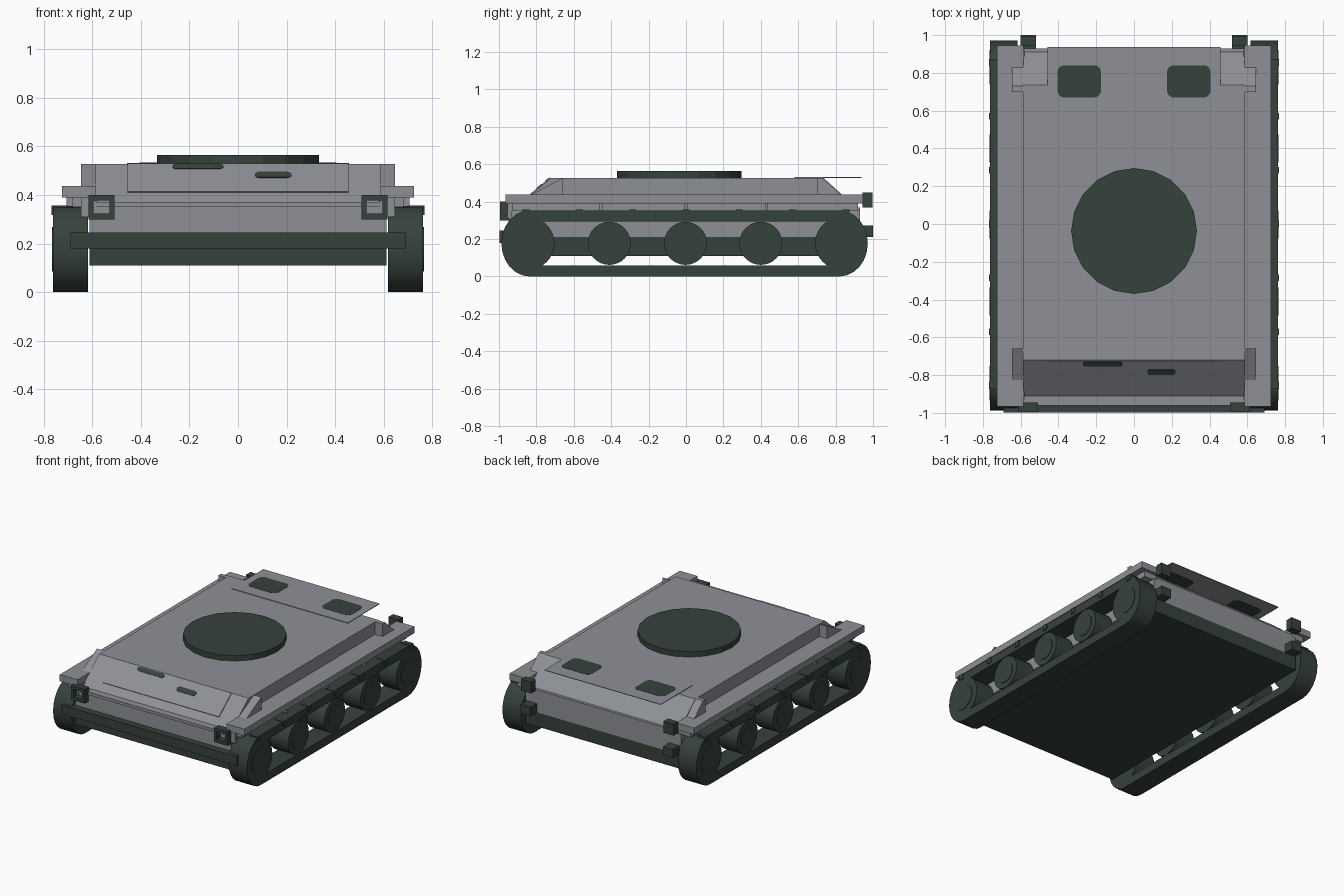
import bpy, bmesh, math
from mathutils import Matrix, Vector

if "Cube" in bpy.data.objects:
    bpy.data.objects.remove(bpy.data.objects["Cube"])


def material(name, rgb):
    m = bpy.data.materials.new(name)
    m.diffuse_color = (*rgb, 1)
    m.use_nodes = True
    m.node_tree.nodes["Principled BSDF"].inputs["Base Color"].default_value = m.diffuse_color
    return m


GREY = material("armour_grey", (0.27, 0.28, 0.305))
DARK = material("dark_green", (0.037, 0.054, 0.045))


def extrude(name, pts, depth, mat, matrix, smooth=False):
    """Extrude a 2D outline along local z and place it with a matrix."""
    bm = bmesh.new()
    face = bm.faces.new([bm.verts.new((a, b, 0)) for a, b in pts])
    res = bmesh.ops.extrude_face_region(bm, geom=[face])
    verts = [g for g in res["geom"] if isinstance(g, bmesh.types.BMVert)]
    bmesh.ops.translate(bm, verts=verts, vec=(0, 0, depth))
    return finish(name, bm, mat, matrix, smooth)


def finish(name, bm, mat, matrix=Matrix(), smooth=False):
    bm.transform(matrix)
    bmesh.ops.recalc_face_normals(bm, faces=bm.faces[:])
    me = bpy.data.meshes.new(name)
    bm.to_mesh(me)
    bm.free()
    me.materials.append(mat)
    ob = bpy.data.objects.new(name, me)
    bpy.context.collection.objects.link(ob)
    if smooth:
        bpy.ops.object.select_all(action='DESELECT')
        ob.select_set(True)
        bpy.context.view_layer.objects.active = ob
        bpy.ops.object.shade_smooth_by_angle(angle=math.radians(32))
    return ob


def across(name, yz, x0, x1, mat, smooth=False):
    """Side profile in (y, z), extruded from x0 to x1."""
    m = Matrix(((0, 0, 1, x0), (1, 0, 0, 0), (0, 1, 0, 0), (0, 0, 0, 1)))
    return extrude(name, yz, x1 - x0, mat, m, smooth)


def box(name, x0, x1, y0, y1, z0, z1, mat):
    return across(name, [(y0, z0), (y1, z0), (y1, z1), (y0, z1)], x0, x1, mat)


def circle(r, n, cy=0, cz=0):
    return [(cy + r * math.cos(2 * math.pi * i / n),
             cz + r * math.sin(2 * math.pi * i / n)) for i in range(n)]


def rounded(w, h, r, n=5):
    pts = []
    for k, (sx, sy) in enumerate([(1, 1), (-1, 1), (-1, -1), (1, -1)]):
        for i in range(n):
            a = math.pi / 2 * (k + i / (n - 1))
            pts.append((sx * (w / 2 - r) + r * math.cos(a),
                        sy * (h / 2 - r) + r * math.sin(a)))
    return pts


def stadium(rx, rz, n=12):
    """Track loop outline: rounded ends joined by straight runs."""
    pts = []
    for cy, a0 in ((0.82, -math.pi / 2), (-0.835, math.pi / 2)):
        for i in range(n + 1):
            a = a0 + math.pi * i / n
            pts.append((cy + rx * math.cos(a), 0.177 + rz * math.sin(a)))
    return pts


def track(name, x0, x1):
    bm = bmesh.new()
    loops = [[bm.verts.new((x, y, z)) for y, z in stadium(*r)]
             for x, r in ((x0, (.152, .177)), (x1, (.152, .177)),
                          (x1, (.10, .118)), (x0, (.10, .118)))]
    n = len(loops[0])
    for k in range(4):
        a, b = loops[k], loops[(k + 1) % 4]
        for i in range(n):
            j = (i + 1) % n
            bm.faces.new((a[i], a[j], b[j], b[i]))
    return finish(name, bm, DARK, smooth=True)


# hull: dark belly tub and grey body with sloped front and rear
box("belly", -.61, .61, -.95, .93, .11, .21, DARK)
box("lower_hull", -.61, .61, -.95, .93, .21, .355, GREY)
across("upper_hull", [(-.96, .35), (-.96, .37), (-.91, .37), (-.72, .527),
                      (.735, .527), (.91, .37), (.93, .37), (.93, .35)], -.587, .587, GREY)

# front bumper and turret ring
box("front_bumper", -.69, .69, -.998, -.95, .18, .245, DARK)
extrude("turret_ring", circle(.333, 20), .04, DARK, Matrix.Translation((0, -.037, .525)))

# glacis cover plate with two painted slots
slope = math.atan2(.157, .19)


def on_glacis(x, y, lift):
    z = .527 + (y + .72) * math.tan(slope)
    return (Matrix.Translation((x, y, z)) @ Matrix.Rotation(slope, 4, 'X')
            @ Matrix.Translation((0, 0, lift)))


extrude("glacis_plate", [(-.455, -.09), (.455, -.09), (.455, .09), (-.455, .09)],
        .008, GREY, on_glacis(0, -.792, -.002))
extrude("glacis_slot", rounded(.15, .036, .017), .008, DARK, on_glacis(.145, -.78, .001))
extrude("upper_glacis_slot", rounded(.21, .03, .014), .008, DARK, on_glacis(-.165, -.738, .001))

# thin rear engine cover that overhangs the rear slope
box("rear_cover", -.457, .457, .58, .937, .527, .531, GREY)

for s, side in ((-1, "left"), (1, "right")):
    def sbox(name, x0, x1, y0, y1, z0, z1, mat):
        a, b = sorted((s * x0, s * x1))
        return box(f"{side}_{name}", a, b, y0, y1, z0, z1, mat)

    def sprism(name, yz, x0, x1, mat, smooth=False):
        a, b = sorted((s * x0, s * x1))
        return across(f"{side}_{name}", yz, a, b, mat, smooth)

    # engine hatch, seen from both sides of the cover
    extrude(f"{side}_engine_hatch", rounded(.23, .17, .035), .007, DARK,
            Matrix.Translation((s * .29, .755, .5255)))

    # fender, its recessed support and brackets
    sbox("fender", .585, .725, -.965, .945, .39, .437, GREY)
    sbox("fender_support", .58, .68, -.93, .92, .35, .392, GREY)
    sbox("front_fender_block", .585, .645, -.955, -.93, .31, .392, GREY)
    for y in (-.455, 0, .43):
        sbox("fender_bracket", .68, .705, y - .008, y + .008, .35, .392, GREY)

    # triangular gussets beside the front and rear slopes
    sprism("front_gusset", [(-.83, .435), (-.66, .435), (-.66, .527)], .58, .645, GREY)
    sprism("rear_gusset", [(.70, .435), (.70, .527), (.73, .527), (.83, .435)], .58, .645, GREY)

    # track loop with guide tabs
    track(f"{side}_track", *sorted((s * .617, s * .762)))
    for i in range(7):
        y = -.855 + i * .285
        sbox("track_tab", .70, .768, y - .018, y + .018, .318, .357, DARK)

    # road wheels with raised hubs
    for y, r in ((-.843, .14), (-.41, .115), (-.003, .115), (.40, .115), (.83, .14)):
        sprism("wheel", circle(r, 32, y, .177), .62, .762, DARK, True)
        sprism("wheel_hub", circle(r * .65, 32, y, .177), .70, .766, DARK, True)

    # open headlight frame
    for x0, x1, z0, z1 in ((.508, .615, .30, .323), (.508, .615, .378, .40),
                           (.508, .528, .323, .378), (.595, .615, .323, .378)):
        sbox("headlight_frame", x0, x1, -.995, -.945, z0, z1, DARK)

    # tail lights
    sbox("upper_tail_light", .52, .60, .945, .996, .369, .45, DARK)
    sbox("lower_tail_light", .52, .60, .92, 1.0, .21, .273, DARK)
